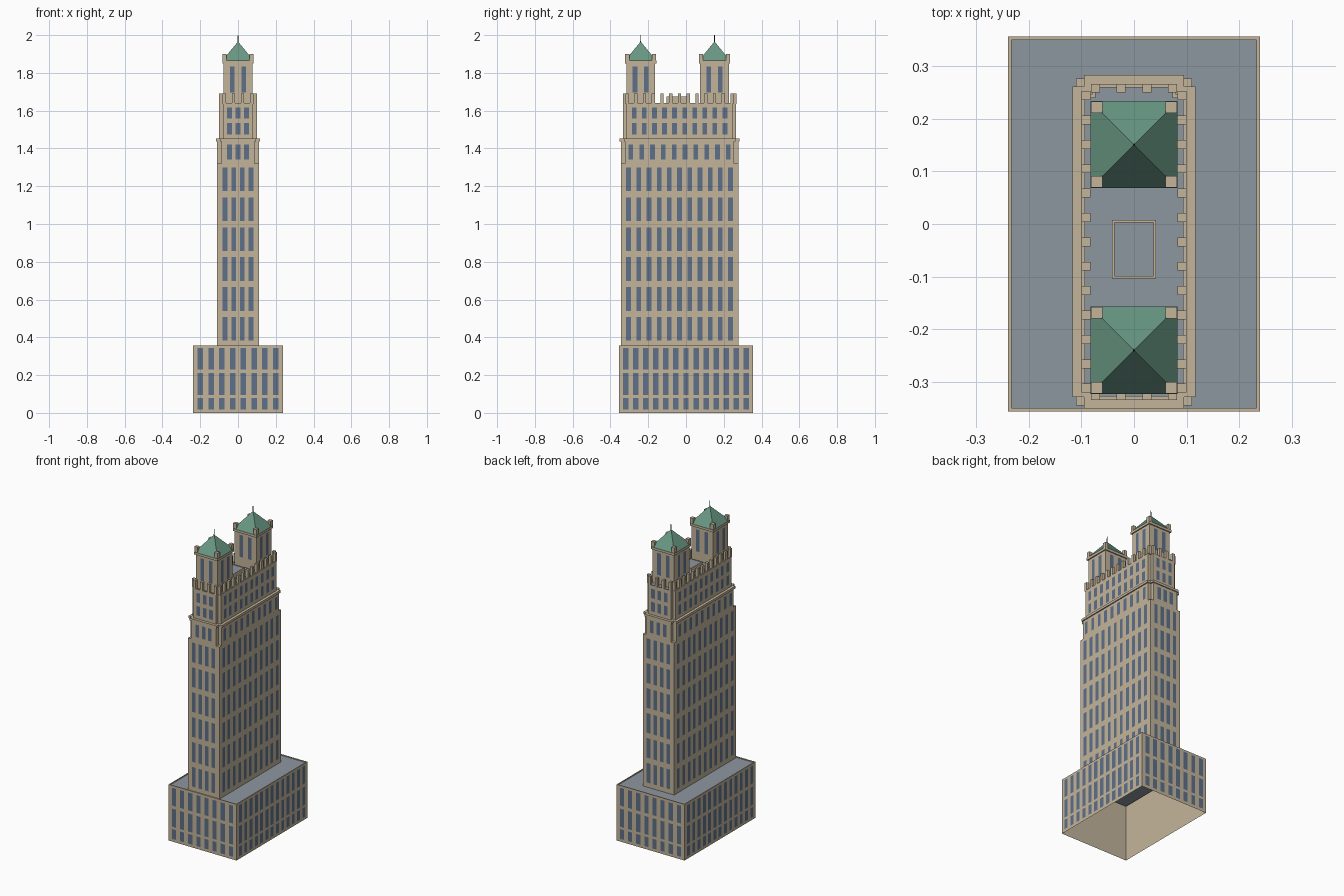
import bpy, bmesh

cube = bpy.data.objects.get("Cube")
if cube:
    bpy.data.objects.remove(cube, do_unlink=True)


def material(name, rgb):
    m = bpy.data.materials.new(name)
    m.use_nodes = True
    m.diffuse_color = (*rgb, 1)
    m.node_tree.nodes["Principled BSDF"].inputs["Base Color"].default_value = (*rgb, 1)
    return m


STONE = material("tan stone", (0.55, 0.46, 0.33))
GLASS = material("blue glass", (0.11, 0.16, 0.25))
ROOF = material("grey roofing", (0.27, 0.31, 0.35))
COPPER = material("green copper", (0.14, 0.31, 0.23))
METAL = material("dark metal", (0.06, 0.06, 0.06))

CY = -0.034   # centre line of the tall block


def finish(name, bm, *mats):
    mesh = bpy.data.meshes.new(name)
    bm.to_mesh(mesh)
    bm.free()
    for m in mats:
        mesh.materials.append(m)
    obj = bpy.data.objects.new(name, mesh)
    bpy.context.collection.objects.link(obj)
    return obj


def outline(hx, hy, notch=0):
    """Counter-clockwise rectangle, optionally with square notched corners."""
    if not notch:
        return [(-hx, -hy), (hx, -hy), (hx, hy), (-hx, hy)]
    a, b = hx - notch, hy - notch
    quarter = [(a, -hy), (a, -b), (hx, -b)]
    right = quarter + [(x, -y) for x, y in reversed(quarter)]
    return right + [(-x, -y) for x, y in right]


def prism(name, hx, hy, z0, z1, cy=CY, notch=0, rim=0, sink=0, bottom=True):
    """Extruded block; a rim leaves a sunken grey roof inside a stone edge."""
    bm = bmesh.new()
    pts = outline(hx, hy, notch)
    low = [bm.verts.new((x, y + cy, z0)) for x, y in pts]
    high = [bm.verts.new((x, y + cy, z1)) for x, y in pts]
    n = len(pts)
    for i in range(n):
        j = (i + 1) % n
        bm.faces.new((low[i], low[j], high[j], high[i]))
    if bottom:
        bm.faces.new(low[::-1])
    top = bm.faces.new(high)
    if rim:
        bm.normal_update()
        bmesh.ops.inset_region(bm, faces=[top], thickness=rim, use_even_offset=True)
        if sink:
            new = bmesh.ops.extrude_discrete_faces(bm, faces=[top])["faces"]
            top = new[0]
            bmesh.ops.translate(bm, verts=top.verts, vec=(0, 0, -sink))
        top.material_index = 1
    return finish(name, bm, STONE, ROOF)


def spread(count, half):
    return [-half + 2 * half * i / (count - 1) for i in range(count)]


def windows(name, hx, hy, front, side, rows, width, cy=CY):
    """Thin glass panes on all four walls; front and side are (count, half spread)."""
    bm = bmesh.new()
    gap, w = 0.0015, width / 2
    for z0, z1 in rows:
        for s in (-1, 1):
            for c in spread(*front):
                y = cy + s * (hy + gap)
                bm.faces.new([bm.verts.new((c - s * d, y, z))
                              for d, z in ((-w, z0), (w, z0), (w, z1), (-w, z1))])
            for c in spread(*side):
                x = s * (hx + gap)
                bm.faces.new([bm.verts.new((x, cy + c + s * d, z))
                              for d, z in ((-w, z0), (w, z0), (w, z1), (-w, z1))])
    finish(name, bm, GLASS)


def blocks(name, places, size, z0, z1):
    """Small square blocks gathered in one object."""
    bm = bmesh.new()
    for x, y in places:
        made = bmesh.ops.create_cube(bm, size=1)["verts"]
        bmesh.ops.scale(bm, verts=made, vec=(size, size, z1 - z0))
        bmesh.ops.translate(bm, verts=made, vec=(x, y, (z0 + z1) / 2))
    finish(name, bm, STONE)


def cone(name, sides, radius, z0, z1, x, y, mat, tip=0, turn=0):
    bpy.ops.mesh.primitive_cone_add(vertices=sides, radius1=radius, radius2=tip,
                                    depth=z1 - z0, location=(x, y, (z0 + z1) / 2),
                                    rotation=(0, 0, turn))
    obj = bpy.context.object
    obj.name = name
    obj.data.materials.append(mat)


# Wide podium, open underneath, with a rimmed flat roof
prism("podium", 0.239, 0.356, 0, 0.357, cy=0, rim=0.006, sink=0.005, bottom=False)
windows("podium_windows", 0.239, 0.356, (8, 0.2), (13, 0.318),
        [(0.018, 0.08), (0.095, 0.21), (0.23, 0.343)], 0.029, cy=0)

# Main shaft
prism("shaft", 0.11, 0.311, 0.352, 1.32)
windows("shaft_windows", 0.11, 0.311, (4, 0.069), (11, 0.27),
        [(0.382 + 0.1585 * i, 0.507 + 0.1585 * i) for i in range(6)], 0.025)

# Notched stage, cornice and upper stage
prism("notched_stage", 0.11, 0.311, 1.32, 1.44, notch=0.022)
windows("notched_stage_windows", 0.11, 0.311, (3, 0.045), (10, 0.258), [(1.341, 1.42)], 0.025)
prism("cornice", 0.117, 0.317, 1.437, 1.452, notch=0.022)
prism("upper_stage", 0.1, 0.3, 1.452, 1.64, notch=0.02, rim=0.007, sink=0.004)
windows("upper_stage_windows", 0.1, 0.3, (3, 0.045), (10, 0.24),
        [(1.474, 1.534), (1.558, 1.617)], 0.025)

# Battlements around the deck
merlons = [(s * 0.091, CY + c) for s in (-1, 1) for c in spread(13, 0.278)]
merlons += [(c, CY + s * 0.292) for s in (-1, 1) for c in spread(4, 0.073)]
blocks("battlements", merlons, 0.017, 1.636, 1.692)

# Low roof house between the turrets
prism("roof_house", 0.042, 0.056, 1.636, 1.675, cy=-0.048, rim=0.005, sink=0.003)

# Twin turrets with corner posts, copper roofs and masts
for label, ty in (("front", -0.24), ("back", 0.151)):
    prism(label + "_turret", 0.076, 0.076, 1.636, 1.853, cy=ty)
    windows(label + "_turret_windows", 0.076, 0.076, (2, 0.03), (2, 0.03),
            [(1.695, 1.835)], 0.025, cy=ty)
    prism(label + "_turret_eave", 0.083, 0.083, 1.85, 1.865, cy=ty)
    corners = [(x, ty + y) for x in (-0.071, 0.071) for y in (-0.071, 0.071)]
    blocks(label + "_corner_posts", corners, 0.022, 1.855, 1.9)
    quarter_turn = 3.14159265 / 4
    cone(label + "_turret_roof", 4, 0.083 * 2 ** 0.5, 1.865, 1.966, 0, ty, COPPER,
         turn=quarter_turn)
    cone(label + "_mast", 6, 0.0025, 1.955, 2, 0, ty, METAL, tip=0.0015)
